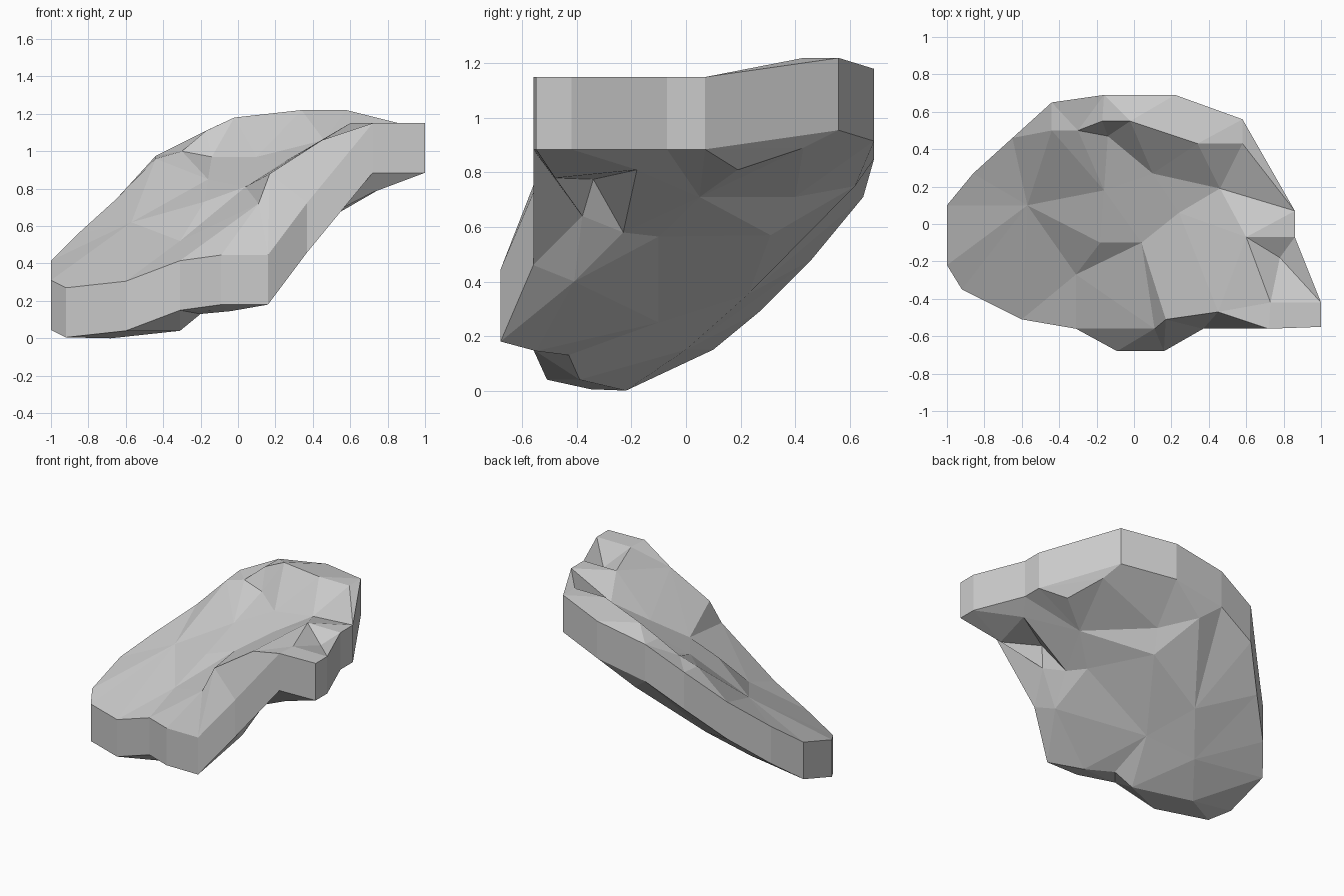
import bpy, bmesh
from mathutils import Vector
from mathutils.geometry import delaunay_2d_cdt

WALL = 0.265  # constant height of the slab's side wall

# Outline of the slab's lower edge, anticlockwise from the left end
rim = [(-1, .10, .15), (-1, -.22, .045), (-.92, -.35, .005), (-.6, -.51, .04),
       (-.31, -.56, .15), (-.09, -.68, .18), (.16, -.68, .18), (.37, -.56, .46),
       (.72, -.56, .885), (1, -.55, .885), (1, -.42, .885), (.86, -.07, .885),
       (.86, .07, .885), (.58, .56, .955), (.22, .69, .915),
       (-.16, .69, .85), (-.44, .65, .71), (-.65, .46, .48), (-.86, .27, .29)]

# Ridges and hollows of the upper face
crest = [(-.57, .10, .62), (-.16, .18, .85), (-.44, .5, .96), (-.3, .5, 1.0),
         (-.17, .55, 1.11), (-.14, .47, .97), (-.02, .55, 1.18), (.1, .27, .97),
         (.24, .06, .94), (.46, .19, 1.06), (.34, .43, 1.22), (.58, .43, 1.22),
         (.6, -.07, 1.15), (.73, -.42, 1.15), (.78, -.18, 1.08), (.45, -.47, 1.06),
         (.17, -.51, .88), (.11, -.56, .72), (.04, -.1, .81), (-.18, -.1, .73),
         (-.31, -.27, .52)]

# Lumps and hollows of the underside
belly = [(-.68, -.22, 0), (-.31, -.39, .04), (-.04, -.55, .145), (-.2, -.43, .13),
         (.72, -.48, .78), (.32, -.41, .4), (.45, -.38, .64), (.49, -.34, .775),
         (.38, -.23, .58), (.31, -.1, .565), (.78, -.18, .81), (.5, .05, .71),
         (.72, .19, .81), (.62, .43, .89), (.14, .4, .71), (.09, .31, .57),
         (-.03, .62, .75), (-.32, .23, .355), (-.51, 0, .15), (-.19, -.1, .25)]


def cap(bm, ring, inner, flip):
    """Fill a ring with triangles running through the inner points."""
    verts = ring + [bm.verts.new(p) for p in inner]
    n = len(ring)
    edges = [(i, (i + 1) % n) for i in range(n)]
    result = delaunay_2d_cdt([Vector(v.co.xy) for v in verts], edges, [], 1, 1e-5)
    for tri in result[2]:
        face = [verts[result[3][i][0]] for i in tri]
        bm.faces.new(face[::-1] if flip else face)


bm = bmesh.new()
low = [bm.verts.new(p) for p in rim]
high = [bm.verts.new((x, y, z + WALL)) for x, y, z in rim]
# Side wall, then the two uneven faces
for i in range(len(rim)):
    j = (i + 1) % len(rim)
    bm.faces.new((low[i], low[j], high[j], high[i]))
cap(bm, high, crest, False)
cap(bm, low, belly, True)
bmesh.ops.recalc_face_normals(bm, faces=bm.faces)

mesh = bpy.data.meshes.new("rock_slab")
bm.to_mesh(mesh)
bm.free()
bpy.context.collection.objects.link(bpy.data.objects.new("rock_slab", mesh))
